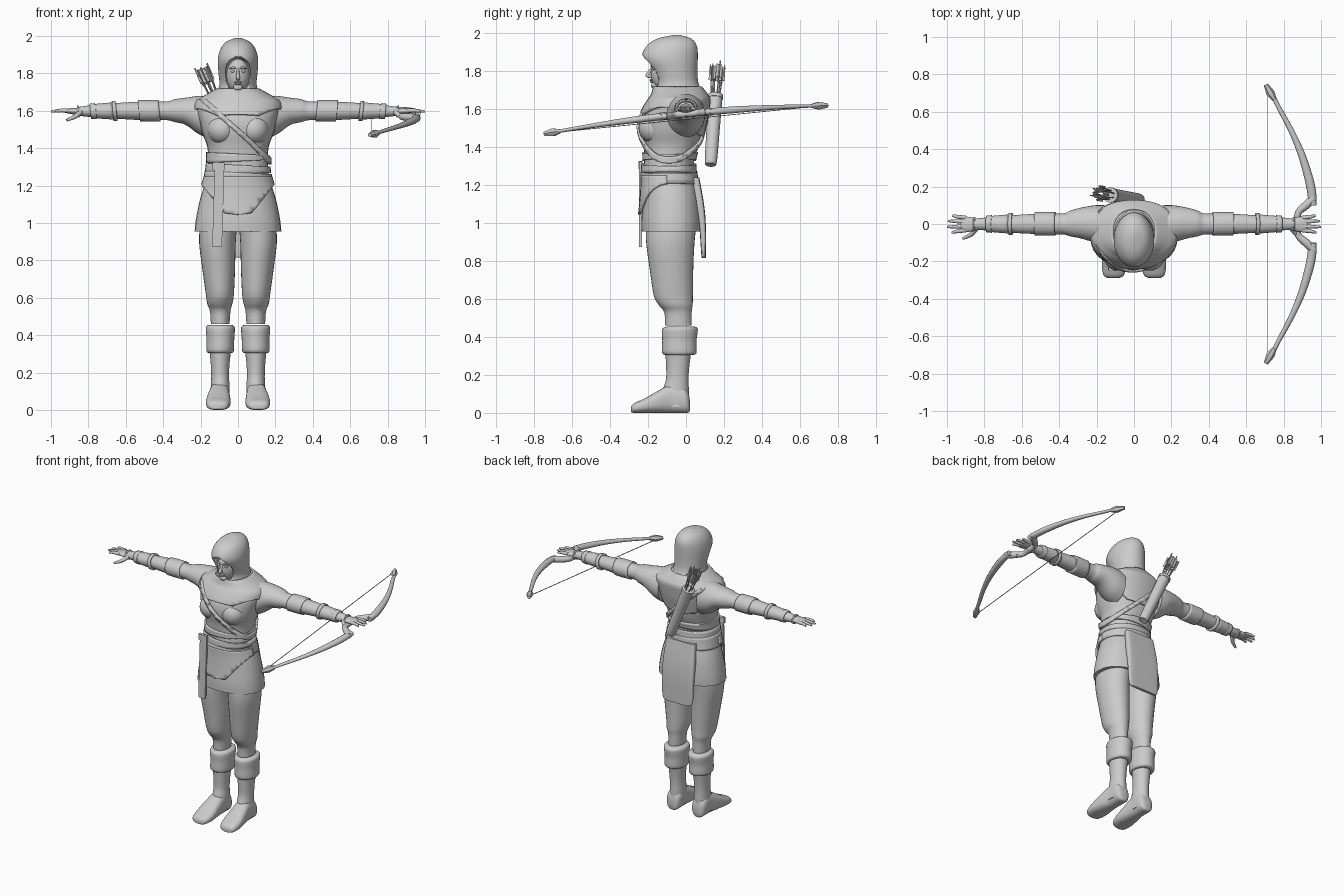
import bpy, bmesh, math, random
from mathutils import Vector, Matrix

random.seed(4)
if "Cube" in bpy.data.objects:
    bpy.data.objects.remove(bpy.data.objects["Cube"])

grey = bpy.data.materials.new("plain_grey")
grey.use_nodes = True
grey.diffuse_color = (0.6, 0.6, 0.6, 1)
grey.node_tree.nodes["Principled BSDF"].inputs["Base Color"].default_value = grey.diffuse_color


def finish(name, bm, smooth=True):
    """Turn a bmesh into a named, shaded object."""
    bmesh.ops.recalc_face_normals(bm, faces=bm.faces)
    mesh = bpy.data.meshes.new(name)
    bm.to_mesh(mesh)
    bm.free()
    mesh.materials.append(grey)
    obj = bpy.data.objects.new(name, mesh)
    bpy.context.collection.objects.link(obj)
    bpy.ops.object.select_all(action='DESELECT')
    obj.select_set(True)
    bpy.context.view_layer.objects.active = obj
    if smooth:
        bpy.ops.object.shade_smooth_by_angle(angle=math.radians(45))
    return obj


def spline(points, steps):
    """Catmull-Rom interpolation through tuples of any length."""
    p = [Vector(q) for q in points]
    p = [p[0]] + p + [p[-1]]
    out = []
    for a, b, c, d in zip(p, p[1:], p[2:], p[3:]):
        for i in range(steps):
            t = i / steps
            out.append(b + (c - a) * (t / 2) + (a * 2 - b * 5 + c * 4 - d) * (t * t / 2)
                       + (b * 3 - a - c * 3 + d) * (t ** 3 / 2))
    return out + [p[-1]]


def loft(name, axis, keys, side=1, grow=0, cuts=(), power=1.0, steps=4, segs=32):
    """Skin oval rings given as (position, min, max, min, max); cuts trim it to a shell."""
    bm = bmesh.new()
    rings = []
    for t, a0, a1, b0, b1 in spline(keys, steps):
        ring = []
        for i in range(segs):
            u = math.tau * i / segs
            c, s = math.cos(u), math.sin(u)
            c, s = (math.copysign(abs(v) ** power, v) for v in (c, s))
            a = (a0 + a1) / 2 + ((a1 - a0) / 2 + grow) * c
            b = (b0 + b1) / 2 + ((b1 - b0) / 2 + grow) * s
            x, y, z = {'x': (t, a, b), 'y': (a, t, b), 'z': (a, b, t)}[axis]
            ring.append(bm.verts.new((x * side, y, z)))
        rings.append(ring)
    for r, q in zip(rings, rings[1:]):
        for i in range(segs):
            j = (i + 1) % segs
            bm.faces.new((r[i], r[j], q[j], q[i]))
    if not cuts:
        bm.faces.new(rings[0])
        bm.faces.new(rings[-1])
    for co, no in cuts:
        geom = bm.verts[:] + bm.edges[:] + bm.faces[:]
        bmesh.ops.bisect_plane(bm, geom=geom, plane_co=co, plane_no=no, clear_outer=True)
    obj = finish(name, bm)
    if cuts:
        mod = obj.modifiers.new("thickness", 'SOLIDIFY')
        mod.thickness, mod.offset = 0.014, -1
        bpy.ops.object.modifier_apply(modifier=mod.name)
    return obj


def ball(name, loc, size, segs=24):
    bm = bmesh.new()
    m = Matrix.Translation(loc) @ Matrix.Diagonal((*size, 1))
    bmesh.ops.create_uvsphere(bm, u_segments=segs, v_segments=segs // 2, radius=1, matrix=m)
    return finish(name, bm)


def tube(name, points, radii, side=1, segs=10, steps=4, flat=1.0):
    """Tapered round tube along a smooth path."""
    path = spline([(*p, r) for p, r in zip(points, radii)], steps)
    pos = [Vector((p[0] * side, p[1], p[2])) for p in path]
    bm = bmesh.new()
    rings = []
    for i, p in enumerate(pos):
        d = (pos[min(i + 1, len(pos) - 1)] - pos[max(i - 1, 0)]).normalized()
        ref = Vector((0, 0, 1)) if abs(d.z) < 0.8 else Vector((0, 1, 0))
        u = d.cross(ref).normalized()
        v = u.cross(d) * flat
        rings.append([bm.verts.new(p + (u * math.cos(k) + v * math.sin(k)) * path[i][3])
                      for k in (math.tau * n / segs for n in range(segs))])
    for r, q in zip(rings, rings[1:]):
        for i in range(segs):
            bm.faces.new((r[i], r[i - 1], q[i - 1], q[i]))
    bm.faces.new(rings[0])
    bm.faces.new(rings[-1])
    return finish(name, bm)


def box(name, loc, size, rot=Matrix()):
    bm = bmesh.new()
    bmesh.ops.create_cube(bm, size=1, matrix=Matrix.Translation(loc) @ rot @ Matrix.Diagonal((*size, 1)))
    return finish(name, bm, False)


def oval(z, half, front, back):
    return (z, -half, half, front, back)


# torso, with clothing layers trimmed from the same form
torso = [oval(1.16, .18, -.21, .06), oval(1.26, .165, -.225, .045), oval(1.34, .16, -.22, .045),
         oval(1.41, .165, -.225, .07), oval(1.48, .19, -.24, .085), oval(1.54, .205, -.24, .1),
         oval(1.6, .22, -.22, .11), oval(1.65, .215, -.19, .115), oval(1.68, .17, -.17, .1),
         oval(1.72, .1, -.16, .07)]
loft("torso", 'z', torso, power=.9)
for x in (-.085, .085):
    ball("chest", (x, -.165, 1.5), (.08, .085, .08))
loft("shoulder_cape", 'z', torso, grow=.014, power=.9, cuts=[
    ((0, 0, 1.49), (0, -.38, -1)), ((0, 0, 1.41), (.7, -.38, -1)), ((0, 0, 1.41), (-.7, -.38, -1))])
for n, (low, high) in enumerate([(1.2, 1.27), (1.26, 1.31), (1.33, 1.37)]):
    loft("waist_band", 'z', torso, grow=.016 - n * .003, power=.9,
         cuts=[((0, 0, high), (.05, 0, 1)), ((0, 0, low), (.05, 0, -1))])
loft("chest_strap", 'z', torso, grow=.018, power=.9, cuts=[
    ((-.1, 0, 1.6), (.9, 0, 1)), ((-.1, 0, 1.565), (-.9, 0, -1)), ((0, 0, 1.66), (0, 0, 1))])

# tunic skirt, front panels and hanging flaps
skirt = [oval(.955, .232, -.235, .085), oval(1.02, .225, -.235, .085), oval(1.12, .205, -.225, .075),
         oval(1.2, .18, -.22, .06), oval(1.25, .165, -.22, .05)]
loft("tunic_skirt", 'z', skirt, power=.9)
for low in (1.05, 1.13):
    loft("front_panel", 'z', skirt, grow=.03 - (low - 1) / 5, power=.9, cuts=[
        ((0, -.1, 0), (0, 1, 0)), ((0, 0, low - .005), (.12, 0, -1)), ((0, 0, low - .005), (-.12, 0, -1)),
        ((.07, 0, low), (1, 0, -.8)), ((-.07, 0, low), (-1, 0, -.8))])
loft("back_flap", 'z', [(.815, -.09, .09, .085, .105), (.84, -.115, .115, .08, .105),
                        (.98, -.12, .12, .07, .105), (1.1, -.12, .12, .05, .095),
                        (1.24, -.11, .11, .03, .07)], power=.4)
box("belt_tail", (-.105, -.24, 1.1), (.052, .014, .45), Matrix.Rotation(.03, 4, 'Y'))
box("belt_tail_buckle", (-.115, -.24, 1.305), (.04, .02, .04))

# hood with a carved face opening
hood = loft("hood", 'z', [oval(1.63, .17, -.18, .1), oval(1.69, .118, -.175, .085), oval(1.74, .1, -.165, .065),
                          oval(1.8, .104, -.19, .06), oval(1.87, .108, -.232, .062),
                          oval(1.93, .094, -.21, .058), oval(1.97, .062, -.155, .03),
                          oval(1.99, .012, -.07, -.03)], segs=48)
cutter = ball("hood_cutter", (0, -.21, 1.785), (.074, .135, .105), 48)
mod = hood.modifiers.new("opening", 'BOOLEAN')
mod.operation, mod.object = 'DIFFERENCE', cutter
bpy.context.view_layer.objects.active = hood
bpy.ops.object.modifier_apply(modifier=mod.name)
bpy.data.objects.remove(cutter)

# face
ball("face", (0, -.105, 1.79), (.066, .08, .1))
ball("chin", (0, -.165, 1.725), (.025, .02, .018))
tube("nose", [(0, -.175, 1.825), (0, -.19, 1.8), (0, -.202, 1.778), (0, -.18, 1.77)], (.006, .008, .012, .008))
ball("upper_lip", (0, -.182, 1.753), (.02, .01, .006))
ball("lower_lip", (0, -.18, 1.744), (.017, .01, .006))
for s, label in ((1, "left"), (-1, "right")):
    ball(label + "_eye", (s * .027, -.172, 1.812), (.013, .01, .007))
    tube(label + "_brow", [(.01, -.182, 1.826), (.028, -.18, 1.832), (.046, -.162, 1.825)],
         (.004, .006, .003), s)

    # trousers, boot cuff, boot and foot
    loft(label + "_trouser_leg", 'z', [
        (.46, .045, .145, -.11, .03), (.53, .04, .15, -.115, .03), (.57, .03, .165, -.145, .035),
        (.62, .022, .172, -.17, .036), (.75, .016, .19, -.19, .038), (.9, .012, .208, -.21, .045),
        (1.02, .002, .2, -.21, .06)], s)
    loft(label + "_boot_cuff", 'z', [
        (.305, .04, .15, -.1, .03), (.315, .023, .168, -.125, .055), (.38, .02, .168, -.125, .055),
        (.44, .017, .172, -.125, .062), (.455, .03, .16, -.1, .045)], s)
    loft(label + "_boot", 'z', [
        (.03, .048, .15, -.12, .015), (.12, .045, .145, -.12, .015), (.18, .048, .143, -.105, .013),
        (.25, .045, .146, -.105, .018), (.34, .035, .155, -.11, .03)], s)
    loft(label + "_foot", 'y', [
        (-.29, .085, .135, .005, .03), (-.275, .055, .162, 0, .05), (-.22, .04, .172, 0, .075),
        (-.15, .042, .165, 0, .115), (-.08, .046, .152, 0, .15), (-.02, .046, .15, 0, .14),
        (.01, .055, .142, 0, .11), (.02, .075, .12, .01, .07)], s, power=.8)

    # arm, sleeve and bracer
    arm = [(.15, -.12, .1, 1.45, 1.68), (.21, -.1, .1, 1.475, 1.68), (.28, -.078, .088, 1.525, 1.67),
           (.34, -.066, .072, 1.54, 1.662), (.38, -.056, .056, 1.55, 1.65), (.5, -.054, .056, 1.55, 1.65),
           (.6, -.05, .05, 1.555, 1.645), (.72, -.042, .042, 1.562, 1.636), (.8, -.034, .034, 1.568, 1.628),
           (.86, -.028, .028, 1.575, 1.62)]
    loft(label + "_arm", 'x', arm, s)
    for start, end, puff in ((.26, .37, .008), (.49, .51, .012), (.51, .62, .005), (.6, .63, .009),
                             (.69, .72, .008), (.77, .8, .01)):
        loft(label + "_sleeve_band", 'x', arm, s, puff,
             [((s * end, 0, 0), (s, 0, -.1)), ((s * start, 0, 0), (-s, 0, .1))])

    # hand
    loft(label + "_palm", 'x', [(.83, -.028, .026, 1.578, 1.618), (.87, -.04, .036, 1.58, 1.616),
                                (.91, -.042, .04, 1.586, 1.612), (.93, -.036, .034, 1.592, 1.608)], s)
    for y, reach in ((-.034, .975), (-.012, 1), (.012, .995), (.034, .97)):
        tube(label + "_finger", [(.9, y, 1.6), (.945, y * 1.15, 1.602), (reach, y * 1.35, 1.596)],
             (.011, .01, .006), s)
    tube(label + "_thumb", [(.84, -.02, 1.595), (.87, -.055, 1.57), (.915, -.078, 1.55)], (.014, .012, .007), s)

# recurve bow held in the left hand, with string
tips = []
for d in (1, -1):
    def at(x, y):
        return (x, y * d, 1.575 + y * d * .1 - y * y * .055)
    tube("bow_limb", [at(.955, .1), at(.945, .2), at(.9, .36), at(.84, .5), at(.765, .64), at(.73, .72)],
         (.022, .024, .02, .015, .012, .01), flat=.8)
    tube("bow_riser", [at(.875, 0), at(.878, .06), at(.92, .1), at(.962, .14)], (.018, .018, .022, .02))
    tube("bow_tip", [at(.752, .665), at(.73, .7), at(.705, .745)], (.012, .023, .012), segs=6, steps=1)
    tips.append(at(.715, .72))
tube("bow_string", tips, (.0025, .0025), segs=6, steps=1)

# quiver and arrows on the back
low, high = Vector((.03, .13, 1.31)), Vector((-.125, .155, 1.67))
mid = low.lerp(high, .5)
tube("quiver", [low, low.lerp(high, .04), mid, high], (.022, .032, .035, .038), segs=20)
tube("quiver_rim", [low.lerp(high, .96), low.lerp(high, 1.01)], (.041, .041), segs=20, steps=1)
aim = (high - low).to_track_quat('Z', 'Y').to_matrix().to_4x4()
for n in range(6):
    turn = math.tau * n / 6
    spread = aim @ Vector((math.cos(turn), math.sin(turn), 0))
    top = high + (high - low) * random.uniform(.42, .56) + spread * .038
    tube("arrow_shaft", [high + spread * .018 - (high - low) * .1, top], (.004, .004), segs=6, steps=1)
    for k in range(2):
        rot = aim @ Matrix.Rotation(turn + k * math.pi / 2, 4, 'Z')
        box("arrow_vane", top.lerp(high, .28), (.03, .003, .075), rot)
